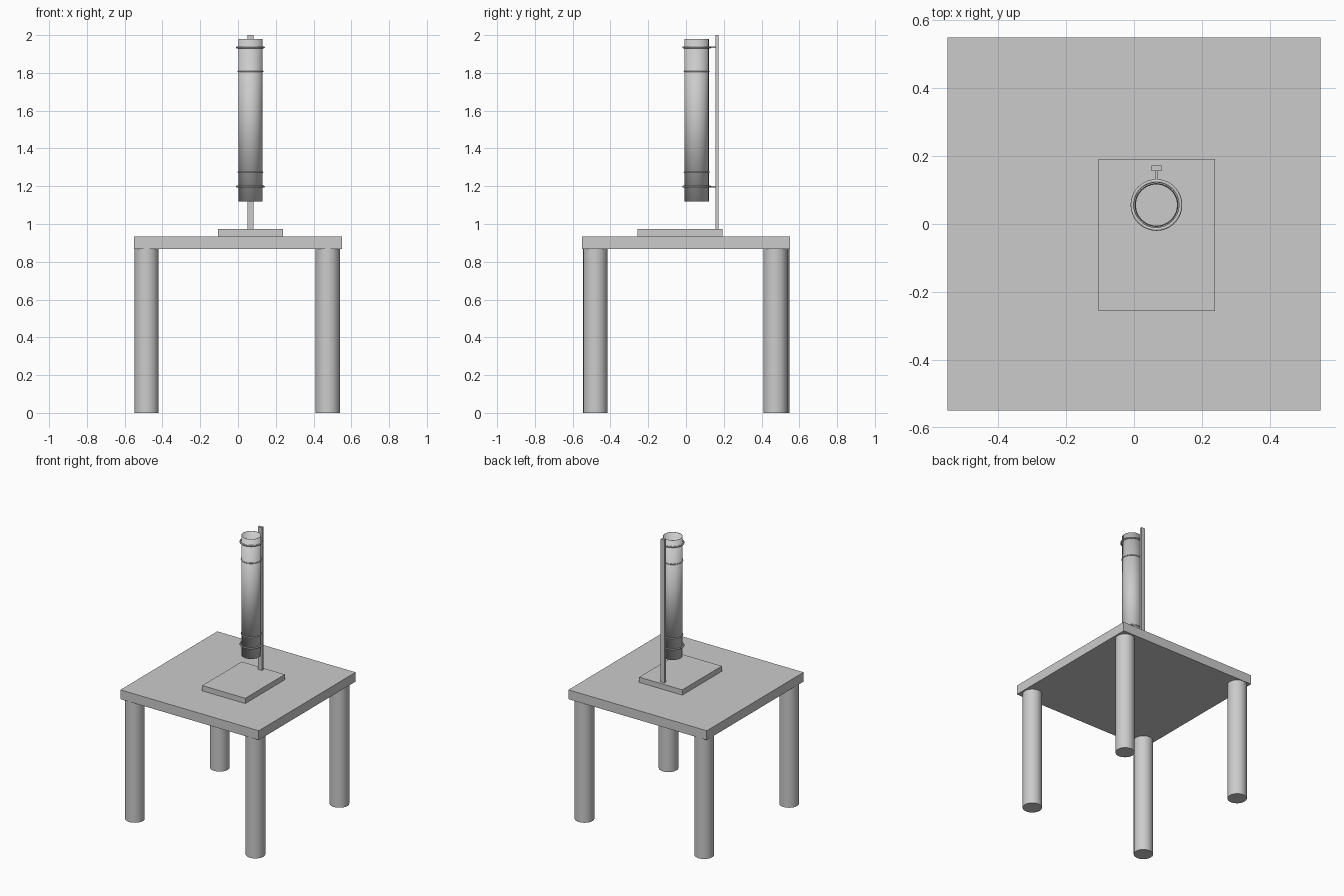
import bpy, bmesh, math
from mathutils import Matrix, Vector

cube = bpy.data.objects.get("Cube")
if cube:
    bpy.data.objects.remove(cube, do_unlink=True)

grey = bpy.data.materials.new("plain_grey")
grey.use_nodes = True
colour = (0.6, 0.6, 0.6, 1)
grey.diffuse_color = colour
grey.node_tree.nodes["Principled BSDF"].inputs["Base Color"].default_value = colour


def finish(name, smooth):
    ob = bpy.context.object
    ob.name = name
    ob.data.materials.append(grey)
    if smooth:
        bpy.ops.object.shade_smooth_by_angle(angle=math.radians(40))
    return ob


def box(name, low, high):
    low, high = Vector(low), Vector(high)
    bpy.ops.mesh.primitive_cube_add(size=1, location=(low + high) / 2)
    bpy.context.object.data.transform(Matrix.Diagonal((*(high - low), 1)))
    return finish(name, False)


def cylinder(name, x, y, z0, z1, radius, fill="NGON"):
    bpy.ops.mesh.primitive_cylinder_add(vertices=48, radius=radius, depth=z1 - z0,
                                        end_fill_type=fill, location=(x, y, (z0 + z1) / 2))
    return finish(name, True)


def ring(name, z, major, minor):
    bpy.ops.mesh.primitive_torus_add(major_segments=48, minor_segments=10, major_radius=major,
                                     minor_radius=minor, location=(TUBE_X, TUBE_Y, z))
    return finish(name, True)


TUBE_X, TUBE_Y = 0.066, 0.056

# Table
box("table_top", (-0.55, -0.55, 0.868), (0.55, 0.55, 0.935))
legs = {"front_left": (0.475, -0.48), "front_right": (-0.484, -0.48),
        "back_left": (0.475, 0.474), "back_right": (-0.484, 0.484)}
for place, (x, y) in legs.items():
    cylinder(place + "_leg", x, y, 0, 0.868, 0.064)

# Stand
box("stand_base", (-0.105, -0.257, 0.935), (0.238, 0.192, 0.973))
box("stand_rod", (0.051, 0.156, 0.973), (0.081, 0.172, 2.0))

# Open thin-walled tube
tube = cylinder("tube", TUBE_X, TUBE_Y, 1.12, 1.98, 0.0645, "NOTHING")
wall = tube.modifiers.new("wall", "SOLIDIFY")
wall.thickness = 0.003
wall.offset = -1

# Clamps holding the tube to the rod, and marker bands around it
for place, clamp_z, band_z in (("upper", 1.935, 1.808), ("lower", 1.198, 1.274)):
    ring(place + "_clamp_ring", clamp_z, 0.071, 0.005)
    box(place + "_clamp_arm", (TUBE_X - 0.004, 0.128, clamp_z - 0.004),
        (TUBE_X + 0.004, 0.158, clamp_z + 0.004))
    ring(place + "_marker_band", band_z, 0.0645, 0.004)
